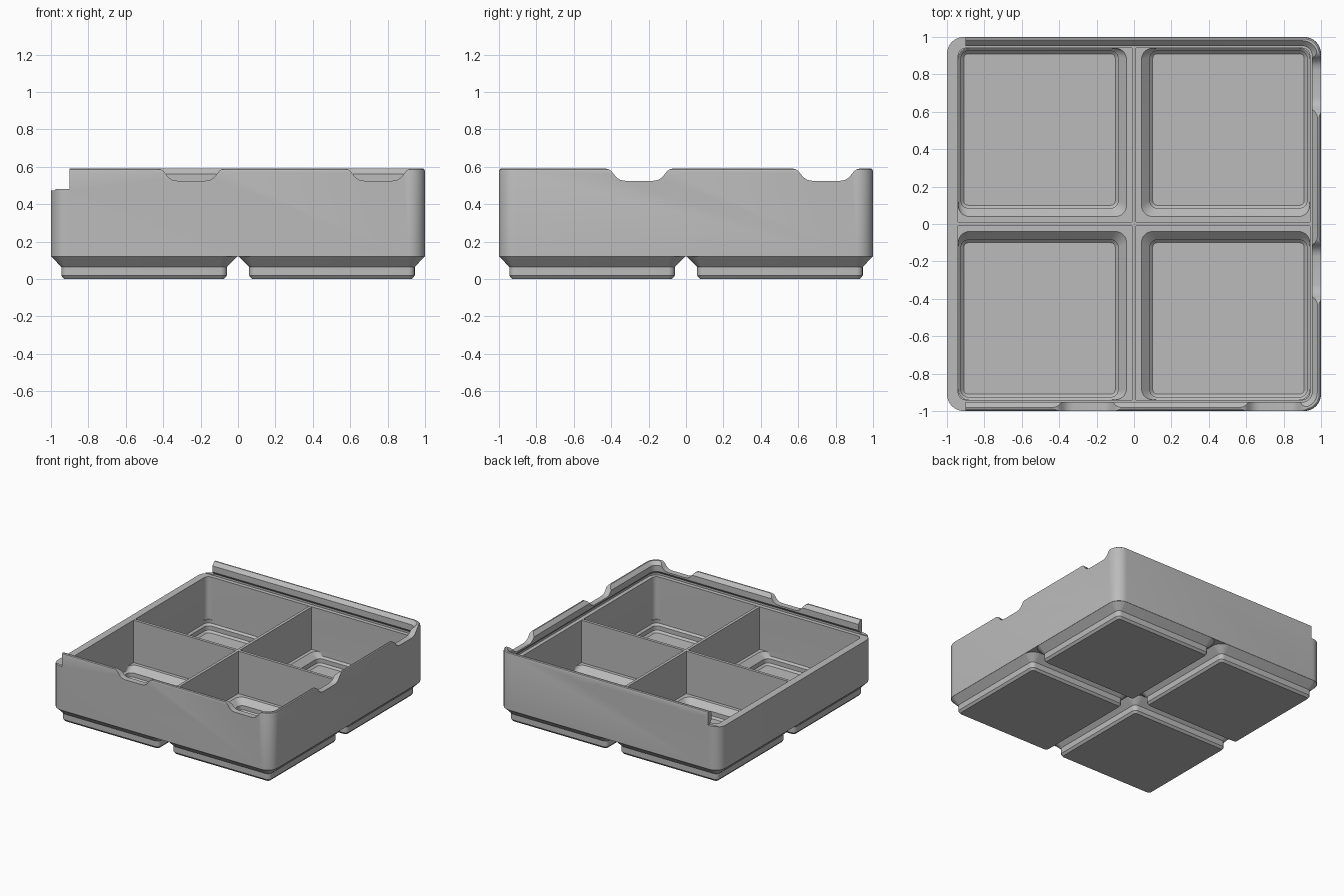
import bpy, bmesh, math
from mathutils import Matrix

old = bpy.data.objects.get("Cube")
if old:
    bpy.data.objects.remove(old, do_unlink=True)

grey = bpy.data.materials.new("light_grey_plastic")
grey.use_nodes = True
colour = (0.5, 0.5, 0.5, 1)
grey.diffuse_color = colour
grey.node_tree.nodes["Principled BSDF"].inputs["Base Color"].default_value = colour


def finish(name, bm):
    bmesh.ops.recalc_face_normals(bm, faces=bm.faces)
    mesh = bpy.data.meshes.new(name)
    bm.to_mesh(mesh)
    bm.free()
    mesh.materials.append(grey)
    obj = bpy.data.objects.new(name, mesh)
    bpy.context.collection.objects.link(obj)
    return obj


def ring(x0, x1, y0, y1, r, steps=8):
    """Outline of a rounded rectangle, counterclockwise."""
    corners = [(x1 - r, y1 - r), (x0 + r, y1 - r), (x0 + r, y0 + r), (x1 - r, y0 + r)]
    for k, (cx, cy) in enumerate(corners):
        for i in range(steps + 1):
            a = (k + i / steps) * math.pi / 2
            yield cx + r * math.cos(a), cy + r * math.sin(a)


def loft(name, levels):
    """Stack rounded rectangles given as (z, x0, x1, y0, y1, r)."""
    bm = bmesh.new()
    rings = [[bm.verts.new((x, y, z)) for x, y in ring(*rect)] for z, *rect in levels]
    n = len(rings[0])
    for low, high in zip(rings, rings[1:]):
        for i in range(n):
            j = (i + 1) % n
            bm.faces.new((low[i], low[j], high[j], high[i]))
    bm.faces.new(rings[0][::-1])
    bm.faces.new(rings[-1])
    return finish(name, bm)


def square(z, half, r):
    return (z, -half, half, -half, half, r)


def box(name, x0, x1, y0, y1, z0, z1):
    bm = bmesh.new()
    size = Matrix.Diagonal((x1 - x0, y1 - y0, z1 - z0, 1))
    place = Matrix.Translation(((x0 + x1) / 2, (y0 + y1) / 2, (z0 + z1) / 2))
    bmesh.ops.create_cube(bm, size=1, matrix=place @ size)
    return finish(name, bm)


def quarter(name, profile, sx, sy):
    """Loft a (z, near, far, r) profile in one quarter of the base."""
    def span(s, a, b):
        return (a, b) if s > 0 else (-b, -a)
    return loft(name, [(z, *span(sx, a, b), *span(sy, a, b), r) for z, a, b, r in profile])


def combine(target, other, operation):
    mod = target.modifiers.new(operation.lower(), 'BOOLEAN')
    mod.operation = operation
    mod.solver = 'EXACT'
    mod.object = other
    bpy.context.view_layer.objects.active = target
    bpy.ops.object.modifier_apply(modifier=mod.name)
    bpy.data.objects.remove(other, do_unlink=True)


# Outer shell with a softened rim
tray = loft("tray", [square(0.12, 1, 0.09), square(0.575, 1, 0.09),
                     square(0.585, 0.997, 0.087), square(0.59, 0.99, 0.08)])

# Main cavity
combine(tray, loft("cavity", [square(0.125, 0.94, 0.04), square(0.7, 0.94, 0.04)]), 'DIFFERENCE')

# Four stepped feet, each hollowed by a matching pocket
FOOT = [(0, 0.075, 0.93, 0.02), (0.018, 0.06, 0.945, 0.035), (0.065, 0.06, 0.945, 0.035),
        (0.12, 0.005, 0.999, 0.09), (0.124, 0.005, 0.999, 0.09)]
POCKET = [(0.03, 0.1, 0.91, 0.025), (0.045, 0.085, 0.925, 0.04), (0.08, 0.085, 0.925, 0.04),
          (0.095, 0.07, 0.94, 0.05), (0.125, 0.04, 0.94, 0.06), (0.15, 0.04, 0.94, 0.06)]
quarters = [(sx, sy) for sx in (-1, 1) for sy in (-1, 1)]
for q in quarters:
    combine(tray, quarter("foot", FOOT, *q), 'UNION')
for q in quarters:
    combine(tray, quarter("pocket", POCKET, *q), 'DIFFERENCE')

# Undercut slot for a sliding lid, open on the right side, with a flared lip above
SLOT = [(0.474, 0.972), (0.49, 0.972), (0.512, 0.952), (0.562, 0.952), (0.592, 0.982), (0.62, 0.982)]
combine(tray, loft("lid_slot", [(z, -1.3, h, -h, h, h - 0.91 + 0.01) for z, h in SLOT]), 'DIFFERENCE')
combine(tray, box("lid_entry", -1.2, -0.9, -1.2, 1.2, 0.48, 0.8), 'DIFFERENCE')

# Curved finger notches, two in each of the three high walls
HALF_NOTCH = [(0.075, 0.525), (0.1, 0.529), (0.122, 0.543), (0.138, 0.563),
              (0.15, 0.578), (0.165, 0.587), (0.18, 0.591), (0.18, 0.65)]
outline = HALF_NOTCH + [(-x, z) for x, z in reversed(HALF_NOTCH)]
for turn in range(3):
    for centre in (-0.25, 0.75):
        bm = bmesh.new()
        face = bm.faces.new([bm.verts.new((centre + x, -1.1, z)) for x, z in outline])
        extruded = bmesh.ops.extrude_face_region(bm, geom=[face])["geom"]
        moved = [v for v in extruded if isinstance(v, bmesh.types.BMVert)]
        bmesh.ops.translate(bm, verts=moved, vec=(0, 0.2, 0))
        bm.transform(Matrix.Rotation(turn * math.pi / 2, 4, 'Z'))
        combine(tray, finish("notch", bm), 'DIFFERENCE')

# Cross dividers, flush with the lid shelf
dividers = box("dividers", -0.945, 0.945, -0.012, 0.012, 0.11, 0.473)
combine(dividers, box("cross", -0.012, 0.012, -0.945, 0.945, 0.122, 0.473), 'UNION')
for v in dividers.data.vertices:
    v.co.z = max(v.co.z, 0.122)

for obj in (tray, dividers):
    bpy.ops.object.select_all(action='DESELECT')
    obj.select_set(True)
    bpy.context.view_layer.objects.active = obj
    bpy.ops.object.shade_smooth_by_angle(angle=math.radians(30))
